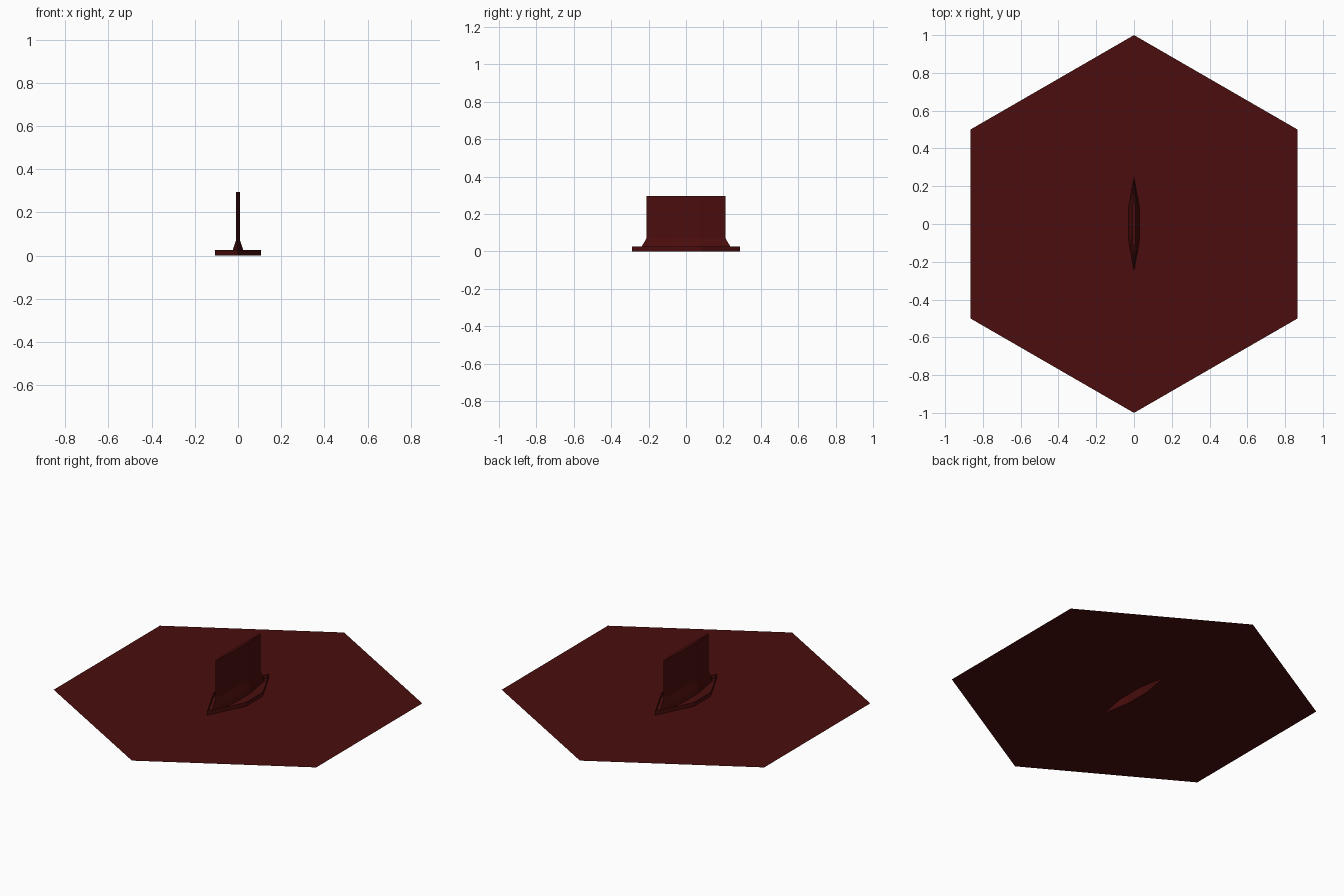
import bpy

if "Cube" in bpy.data.objects:
    bpy.data.objects.remove(bpy.data.objects["Cube"])

# One dark red for the whole model
red = bpy.data.materials.new("dark red")
red.diffuse_color = (0.07, 0.004, 0.004, 1)
red.use_nodes = True
red.node_tree.nodes["Principled BSDF"].inputs["Base Color"].default_value = red.diffuse_color


def hexagon(half_x, tip_y, side_y, z):
    """Six-sided outline with its points on the y axis."""
    return [(0, tip_y, z), (-half_x, side_y, z), (-half_x, -side_y, z),
            (0, -tip_y, z), (half_x, -side_y, z), (half_x, side_y, z)]


def loft(name, rings, cap=False):
    """Join successive outlines with quads, optionally capping the last one."""
    verts = [v for ring in rings for v in ring]
    faces = []
    for k in range(len(rings) - 1):
        a, b = 6 * k, 6 * (k + 1)
        for i in range(6):
            j = (i + 1) % 6
            faces.append((a + i, a + j, b + j, b + i))
    if cap:
        last = 6 * (len(rings) - 1)
        faces.append(tuple(range(last, last + 6)))
    mesh = bpy.data.meshes.new(name)
    mesh.from_pydata(verts, [], faces)
    mesh.materials.append(red)
    obj = bpy.data.objects.new(name, mesh)
    bpy.context.collection.objects.link(obj)
    return obj


slot = hexagon(0.03, 0.25, 0.08, 0)

# Flat hexagonal ground sheet with a slot under the blade
loft("ground_sheet", [hexagon(0.866, 1, 0.5, 0), slot])

# Thin upright rim around the blade foot
loft("rim", [hexagon(0.107, 0.29, 0.08, 0), hexagon(0.107, 0.29, 0.08, 0.025)])

# Blade with a flared foot
loft("blade", [slot, hexagon(0.024, 0.237, 0.08, 0.026),
               hexagon(0.009, 0.21, 0.07, 0.072),
               hexagon(0.009, 0.21, 0.07, 0.295)], cap=True)
